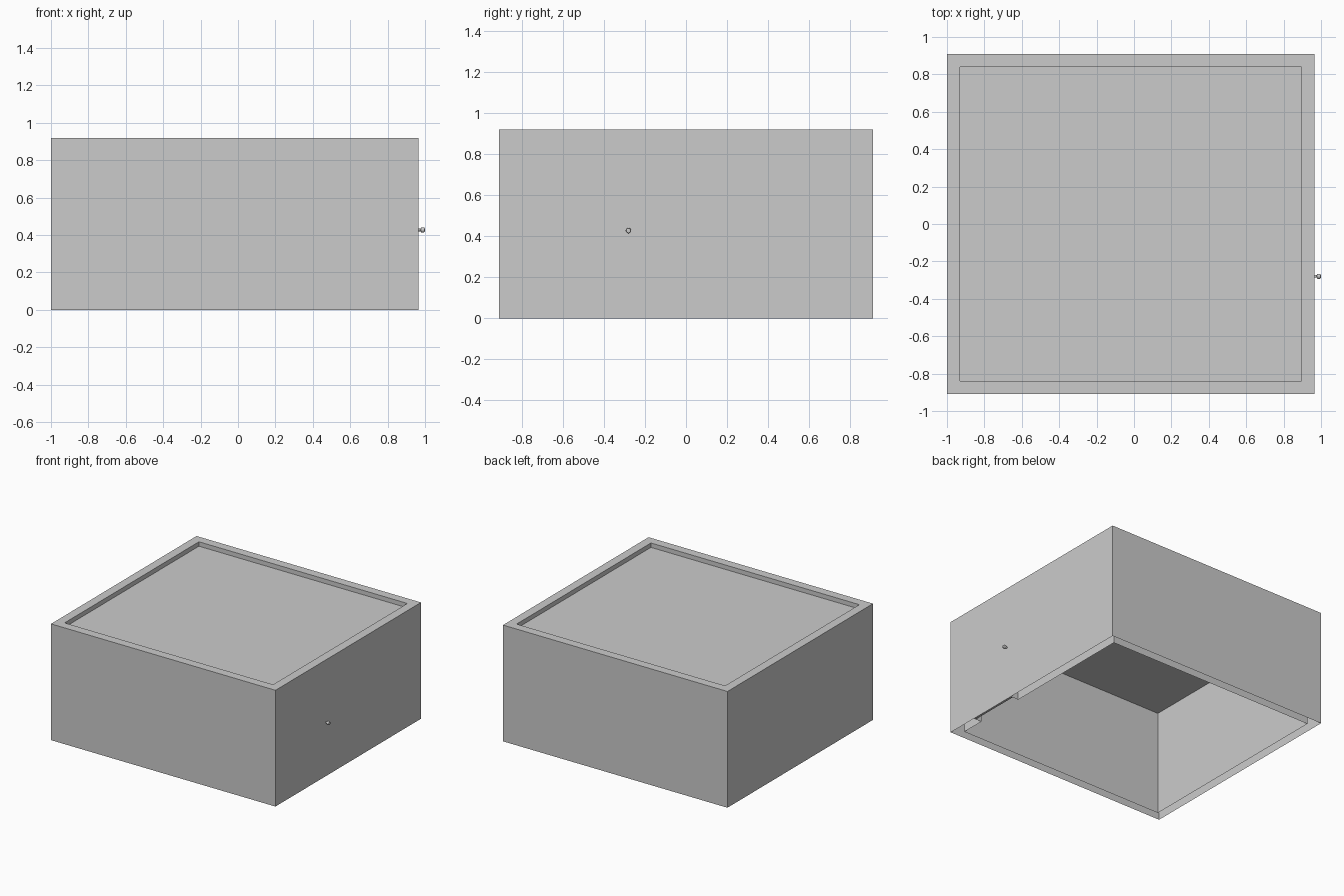
import bpy, bmesh, math
from mathutils import Matrix, Vector

cube = bpy.data.objects.get("Cube")
if cube:
    bpy.data.objects.remove(cube, do_unlink=True)

grey = bpy.data.materials.new("plain_grey")
grey.use_nodes = True
grey.diffuse_color = (0.6, 0.6, 0.6, 1)
grey.node_tree.nodes["Principled BSDF"].inputs["Base Color"].default_value = (0.6, 0.6, 0.6, 1)

# Main dimensions
LEFT, RIGHT, HALF_Y, HEIGHT = -1.0, 0.965, 0.91, 0.92
WALL = 0.07
CEILING, ROOF = 0.83, 0.885
DOOR_Y0, DOOR_Y1, DOOR_TOP, DOOR_THICK = -0.65, -0.235, 0.75, 0.018


def finish(name, bm):
    mesh = bpy.data.meshes.new(name)
    bm.to_mesh(mesh)
    bm.free()
    obj = bpy.data.objects.new(name, mesh)
    bpy.context.collection.objects.link(obj)
    mesh.materials.append(grey)
    return obj


def box(name, low, high):
    low, high = Vector(low), Vector(high)
    bm = bmesh.new()
    bmesh.ops.create_cube(bm, size=1)
    for v in bm.verts:
        v.co = (low + high) / 2 + v.co * (high - low)
    return finish(name, bm)


def cut(target, cutter):
    cutter.hide_render = True
    mod = target.modifiers.new("cut", 'BOOLEAN')
    mod.operation, mod.solver, mod.object = 'DIFFERENCE', 'EXACT', cutter
    bpy.context.view_layer.objects.active = target
    bpy.ops.object.modifier_apply(modifier=mod.name)
    bpy.data.objects.remove(cutter, do_unlink=True)


# Building shell with roof recess, room and doorway cut out
shell = box("building_shell", (LEFT, -HALF_Y, 0), (RIGHT, HALF_Y, HEIGHT))
x0, x1, y1 = LEFT + WALL, RIGHT - WALL, HALF_Y - WALL
cut(shell, box("roof_cutter", (x0, -y1, ROOF), (x1, y1, HEIGHT + 0.2)))
cut(shell, box("room_cutter", (x0, -y1, -0.2), (x1, y1, CEILING)))
cut(shell, box("doorway_cutter", (x1 - 0.1, DOOR_Y0, -0.2), (RIGHT + 0.1, DOOR_Y1, DOOR_TOP)))

# The hollow walls are open underneath
bm = bmesh.new()
bm.from_mesh(shell.data)
under = [f for f in bm.faces if all(abs(v.co.z) < 0.001 for v in f.verts)]
bmesh.ops.delete(bm, geom=under, context='FACES')
bm.to_mesh(shell.data)
bm.free()

# Door panel, flush with the outer wall
box("door", (RIGHT - DOOR_THICK, DOOR_Y0, 0), (RIGHT, DOOR_Y1, DOOR_TOP))

# Turned door knob: neck, then rounded grip, as (distance out, radius)
profile = [(0, 0.007), (0.012, 0.007), (0.014, 0.012), (0.02, 0.0135),
           (0.028, 0.0135), (0.033, 0.011), (0.035, 0)]
bm = bmesh.new()
verts = [bm.verts.new((d, 0, r)) for d, r in profile]
edges = [bm.edges.new(pair) for pair in zip(verts, verts[1:])]
bmesh.ops.spin(bm, geom=verts + edges, cent=(0, 0, 0), axis=(1, 0, 0),
               angle=math.tau, steps=16)
bmesh.ops.remove_doubles(bm, verts=bm.verts, dist=0.0001)
bmesh.ops.recalc_face_normals(bm, faces=bm.faces)
bm.transform(Matrix.Translation((RIGHT, -0.28, 0.427)))
knob = finish("door_knob", bm)
bpy.ops.object.select_all(action='DESELECT')
knob.select_set(True)
bpy.context.view_layer.objects.active = knob
bpy.ops.object.shade_smooth_by_angle(angle=math.radians(30))
